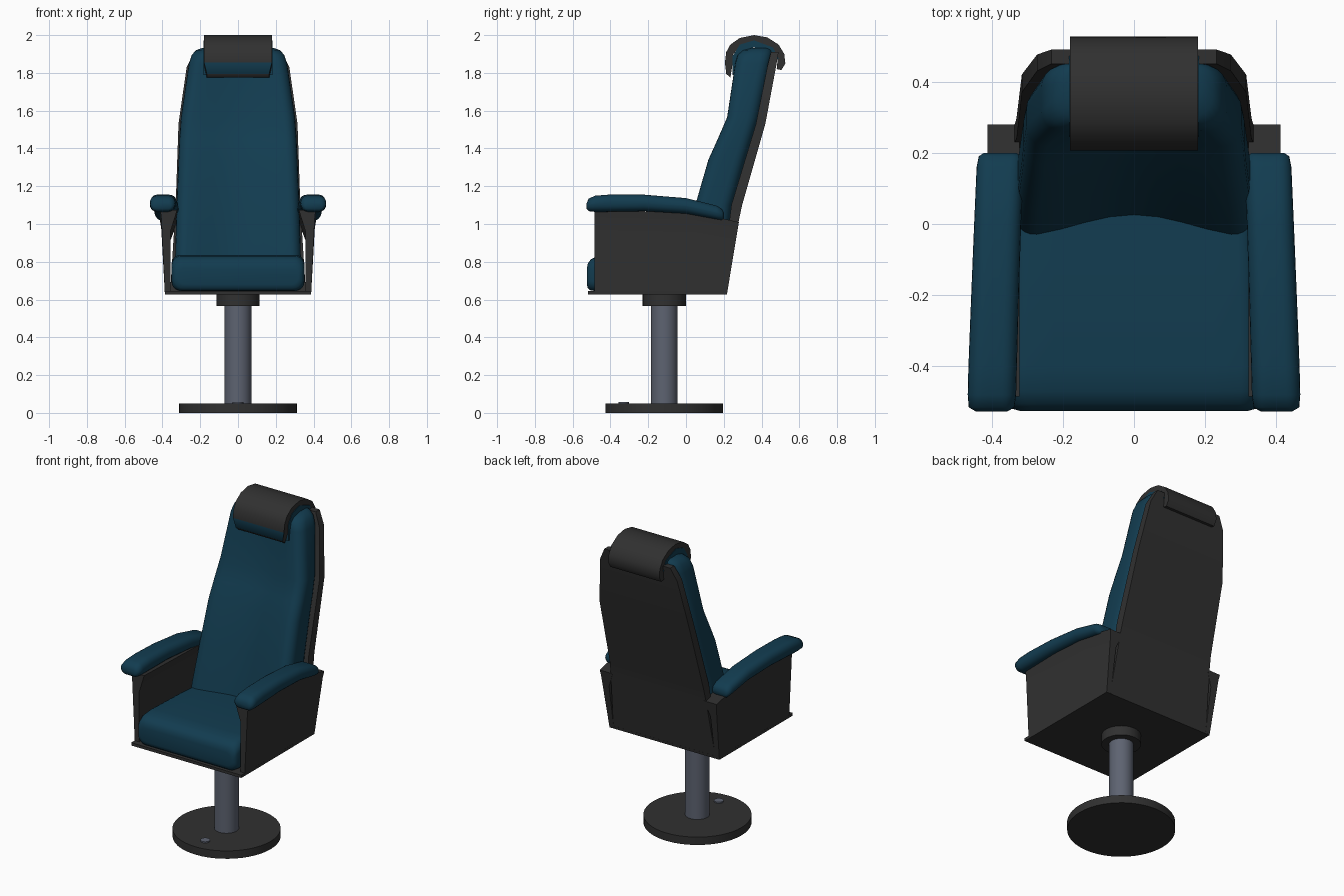
import bpy, bmesh, math

if "Cube" in bpy.data.objects:
    bpy.data.objects.remove(bpy.data.objects["Cube"])


def material(name, rgb):
    m = bpy.data.materials.new(name)
    m.diffuse_color = (*rgb, 1)
    m.use_nodes = True
    m.node_tree.nodes["Principled BSDF"].inputs["Base Color"].default_value = m.diffuse_color
    return m


TEAL = material("teal_fabric", (0.006, 0.045, 0.08))
DARK = material("charcoal_shell", (0.03, 0.03, 0.03))
STEEL = material("blue_grey_steel", (0.11, 0.125, 0.165))


def loft(name, rings, mats, angle=40, mirror=False, rule=None):
    """Skin a list of closed rings and cap both ends."""
    bm = bmesh.new()
    vs = [[bm.verts.new(p) for p in ring] for ring in rings]
    n = len(rings[0])
    for a, b in zip(vs, vs[1:]):
        for i in range(n):
            bm.faces.new((a[i], a[(i + 1) % n], b[(i + 1) % n], b[i]))
    bm.faces.new(vs[0])
    bm.faces.new(vs[-1])
    bmesh.ops.recalc_face_normals(bm, faces=bm.faces)
    if rule:
        for f in bm.faces:
            f.material_index = rule(f)
    me = bpy.data.meshes.new(name)
    bm.to_mesh(me)
    bm.free()
    for m in mats:
        me.materials.append(m)
    ob = bpy.data.objects.new(name, me)
    bpy.context.collection.objects.link(ob)
    if mirror:
        ob.modifiers.new("mirror", 'MIRROR').use_clip = False
    bpy.ops.object.select_all(action='DESELECT')
    ob.select_set(True)
    bpy.context.view_layer.objects.active = ob
    bpy.ops.object.shade_smooth_by_angle(angle=math.radians(angle))
    return ob


def rrect(hw, hh, r, edge=8, arc=5):
    """Rounded rectangle outline with subdivided long edges."""
    r = min(r, hw * 0.98, hh * 0.98)
    pts = []
    for k, (sx, sy) in enumerate([(1, 1), (-1, 1), (-1, -1), (1, -1)]):
        for i in range(arc + 1):
            a = math.pi / 2 * (k + i / arc)
            pts.append((sx * (hw - r) + r * math.cos(a), sy * (hh - r) + r * math.sin(a)))
        if k in (0, 2):
            x = hw - r
            for j in range(1, edge):
                pts.append((sx * (x - 2 * x * j / edge), sy * hh))
    return pts


def disc(name, r, z0, z1, y, mat, n=48):
    ring = lambda z: [(r * math.cos(2 * math.pi * i / n), y + r * math.sin(2 * math.pi * i / n), z)
                      for i in range(n)]
    return loft(name, [ring(z0), ring(z1)], [mat])


# Pedestal
Y = -0.115
disc("base_disc", 0.312, 0, 0.05, Y, DARK)
disc("pedestal_column", 0.071, 0.04, 0.59, Y, STEEL)
disc("swivel_collar", 0.114, 0.567, 0.635, Y, DARK)
disc("base_bolt", 0.028, 0.045, 0.058, -0.33, STEEL, 16)

# Shell floor
loft("shell_floor", [[(-x, -0.52, z), (x, -0.52, z), (x, yb, z), (-x, yb, z)]
                     for x, z, yb in ((0.387, 0.627, 0.216), (0.388, 0.645, 0.219))], [DARK])

# Shell sides, widening into the arm supports
y_low, y_top, z_top = (-0.485, 0.05, 0.217), (-0.485, 0.05, 0.28), (1.075, 1.06, 1.01)
rings = []
for t, xi, xo in ((0, 0.357, 0.387), (0.75, 0.357, 0.403), (0.9, 0.335, 0.406), (1, 0.322, 0.412)):
    edge = [(a + t * (b - a), 0.63 + t * (z - 0.63)) for a, b, z in zip(y_low, y_top, z_top)]
    rings.append([(xo, y, z) for y, z in edge] + [(xi, y, z) for y, z in reversed(edge)])
loft("shell_side", rings, [DARK], 25, mirror=True)

# Shell back
loft("shell_back", [[(-w, yf, z), (w, yf, z), (w, yb, z), (-w, yb, z)] for z, w, yf, yb in (
    (0.63, 0.36, 0.18, 0.216), (1.02, 0.335, 0.23, 0.28), (1.1, 0.33, 0.24, 0.297),
    (1.53, 0.315, 0.37, 0.42), (1.83, 0.272, 0.43, 0.476), (1.91, 0.232, 0.45, 0.49))], [DARK], 20)

# Seat cushion
rings = []
for y, w, z0, z1 in ((-0.525, 0.32, 0.68, 0.765), (-0.52, 0.338, 0.66, 0.79),
                     (-0.505, 0.347, 0.648, 0.812), (-0.47, 0.352, 0.645, 0.83),
                     (-0.4, 0.352, 0.645, 0.837), (-0.1, 0.345, 0.645, 0.832), (0.12, 0.335, 0.645, 0.825)):
    rings.append([(x, y, (z0 + z1) / 2 + h) for x, h in rrect(w, (z1 - z0) / 2, 0.05)])
loft("seat_cushion", rings, [TEAL], 60)

# Backrest cushion, hollowed between its side wings
rings = []
for z, w, yf, yb, dip in (
        (0.68, 0.335, -0.06, 0.19, 0.06), (0.85, 0.332, -0.03, 0.21, 0.06),
        (1.1, 0.325, 0.045, 0.245, 0.05), (1.34, 0.315, 0.115, 0.315, 0.04),
        (1.45, 0.31, 0.165, 0.35, 0.035), (1.565, 0.302, 0.215, 0.385, 0.03),
        (1.85, 0.26, 0.258, 0.445, 0.02), (1.895, 0.245, 0.272, 0.452, 0.012),
        (1.92, 0.222, 0.3, 0.452, 0), (1.932, 0.19, 0.34, 0.445, 0)):
    hh = (yb - yf) / 2
    rings.append([(x, (yf + yb) / 2 + h + (dip * math.cos(math.pi * x / 2 / w) ** 2 if h < 0 else 0), z)
                  for x, h in rrect(w, hh, 0.06)])
loft("backrest_cushion", rings, [TEAL], 60)

# Arm pads
rings = []
for y, xc, w, z0, z1 in ((-0.526, 0.4, 0.045, 1.08, 1.11), (-0.515, 0.4, 0.064, 1.068, 1.135),
                         (-0.48, 0.399, 0.068, 1.064, 1.15), (-0.4, 0.397, 0.068, 1.065, 1.156),
                         (-0.22, 0.391, 0.067, 1.068, 1.155), (0, 0.383, 0.066, 1.055, 1.137),
                         (0.16, 0.377, 0.065, 1.025, 1.098), (0.19, 0.376, 0.06, 1.02, 1.08),
                         (0.2, 0.376, 0.045, 1.03, 1.06)):
    rings.append([(xc + x, y, (z0 + z1) / 2 + h) for x, h in rrect(w, (z1 - z0) / 2, 0.04, 3)])
loft("arm_pad", rings, [TEAL], 60, mirror=True)

# Headrest hood draped over the top, with a teal panel low on its front
hood = [(0.235, 1.775), (0.213, 1.795), (0.206, 1.855), (0.213, 1.91), (0.235, 1.95), (0.285, 1.985),
        (0.36, 2.0), (0.43, 1.988), (0.49, 1.95), (0.52, 1.9), (0.526, 1.85), (0.505, 1.815), (0.48, 1.82),
        (0.485, 1.87), (0.46, 1.925), (0.36, 1.965), (0.29, 1.945), (0.25, 1.9), (0.245, 1.84)]


def headrest_colour(f):
    c = f.calc_center_median()
    return 1 if f.normal.y < -0.9 and 1.8 < c.z < 1.86 else 0


loft("headrest_hood", [[(s * (0.165 if z < 1.8 else 0.18), y, z) for y, z in hood]
                       for s in (-1, 1)], [DARK, TEAL], 45, rule=headrest_colour)

# Headrest lining
lining = [(0.245, 1.79), (0.247, 1.89), (0.285, 1.95), (0.36, 1.972), (0.46, 1.935), (0.49, 1.875),
          (0.47, 1.87), (0.44, 1.91), (0.36, 1.935), (0.31, 1.92), (0.28, 1.88), (0.28, 1.79)]
loft("headrest_lining", [[(s * 0.183, y, z) for y, z in lining] for s in (-1, 1)], [TEAL])
